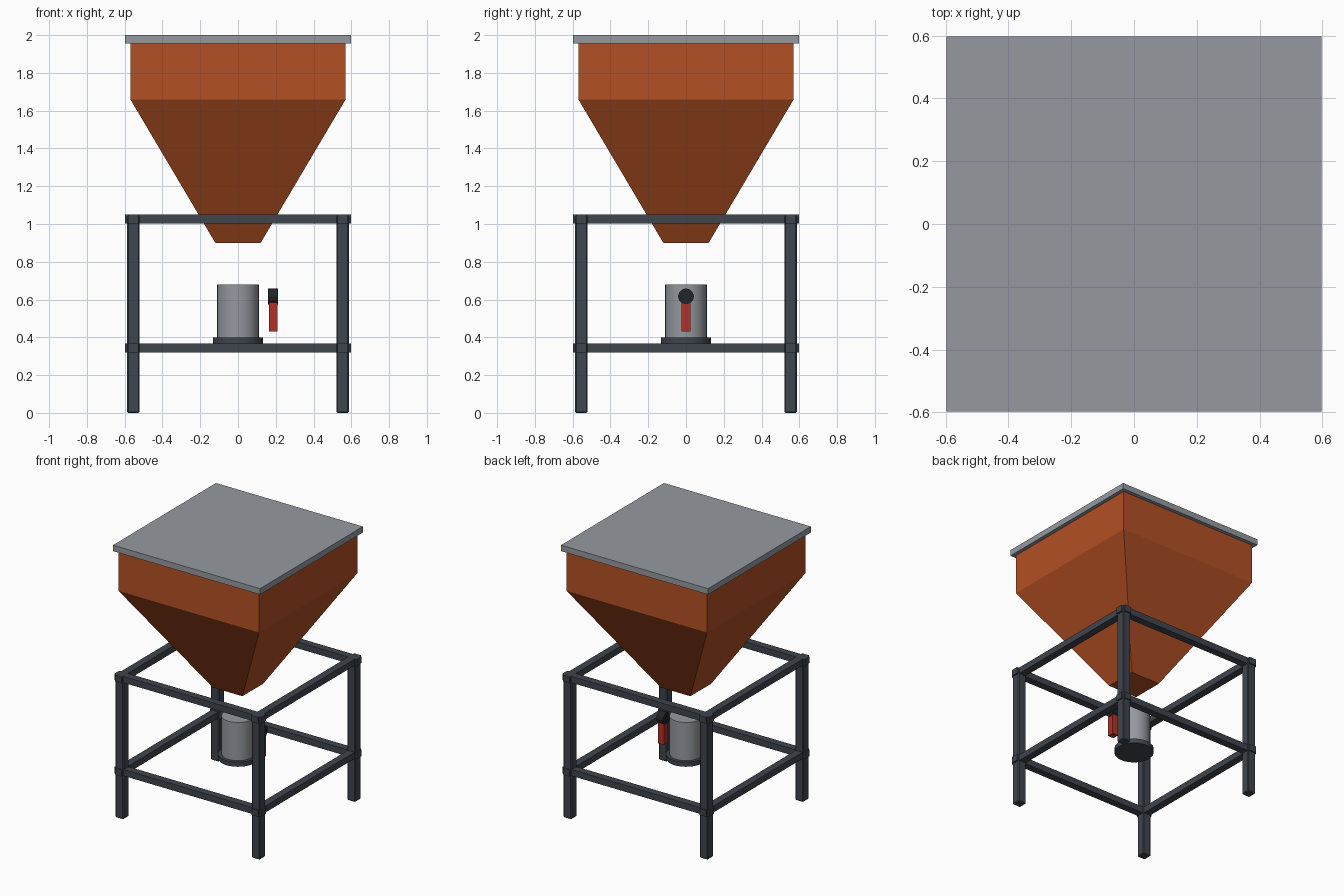
import bpy, bmesh
from math import pi

if "Cube" in bpy.data.objects:
    bpy.data.objects.remove(bpy.data.objects["Cube"])


def material(name, rgb):
    m = bpy.data.materials.new(name)
    m.diffuse_color = (*rgb, 1)
    m.use_nodes = True
    m.node_tree.nodes["Principled BSDF"].inputs["Base Color"].default_value = m.diffuse_color
    return m


STEEL = material("dark_steel", (0.05, 0.06, 0.075))
ORANGE = material("orange_paint", (0.45, 0.08, 0.018))
GREY = material("light_grey", (0.30, 0.32, 0.35))
RED = material("red_grip", (0.45, 0.03, 0.02))
BLACK = material("black", (0.015, 0.017, 0.02))


def box(name, centre, size, mat, bevel=0):
    bpy.ops.mesh.primitive_cube_add(size=1, location=centre)
    o = bpy.context.object
    o.name = name
    o.scale = size
    bpy.ops.object.transform_apply(location=False, rotation=False, scale=True)
    o.data.materials.append(mat)
    if bevel:
        b = o.modifiers.new("bevel", "BEVEL")
        b.width = bevel
        b.segments = 1
    return o


def cylinder(name, centre, radius, depth, sides, mat, rotation=(0, 0, 0), smooth=True):
    bpy.ops.mesh.primitive_cylinder_add(vertices=sides, radius=radius, depth=depth,
                                        location=centre, rotation=rotation)
    o = bpy.context.object
    o.name = name
    o.data.materials.append(mat)
    if smooth:
        bpy.ops.object.shade_smooth_by_angle()
    return o


# Hopper: stacked square rings, tapered below and straight above
bm = bmesh.new()
rings = [[bm.verts.new((sx * r, sy * r, z)) for sx, sy in ((-1, -1), (1, -1), (1, 1), (-1, 1))]
         for r, z in ((0.12, 0.90), (0.57, 1.66), (0.57, 1.96))]
for a, b in zip(rings, rings[1:]):
    for i in range(4):
        j = (i + 1) % 4
        bm.faces.new((a[i], a[j], b[j], b[i]))
bm.faces.new(rings[0][::-1])
bm.faces.new(rings[-1])
mesh = bpy.data.meshes.new("hopper")
bm.to_mesh(mesh)
bm.free()
mesh.materials.append(ORANGE)
bpy.context.collection.objects.link(bpy.data.objects.new("hopper", mesh))

# Lid
box("lid", (0, 0, 1.978), (1.194, 1.194, 0.044), GREY)

# Frame: four legs and two levels of rails that poke slightly past them
P = 0.554
for sx in (-1, 1):
    for sy in (-1, 1):
        box("leg", (sx * P, sy * P, 0.5225), (0.066, 0.066, 1.045), STEEL, 0.006)
for level, z in (("lower", 0.343), ("upper", 1.027)):
    for s in (-1, 1):
        box(level + "_rail_x", (0, s * P, z), (1.194, 0.055, 0.047), STEEL)
        box(level + "_rail_y", (s * P, 0, z), (0.055, 1.194, 0.047), STEEL)

# Discharge outlet: drum on a flange
cylinder("outlet_flange", (0, 0, 0.383), 0.133, 0.034, 32, STEEL)
cylinder("outlet_drum", (0, 0, 0.54), 0.11, 0.28, 32, GREY)

# Valve handle: black pivot with a red grip
cylinder("handle_pivot", (0.186, 0, 0.617), 0.042, 0.054, 12, BLACK, (0, pi / 2, 0), False)
box("handle_grip", (0.186, 0, 0.51), (0.046, 0.048, 0.16), RED)
